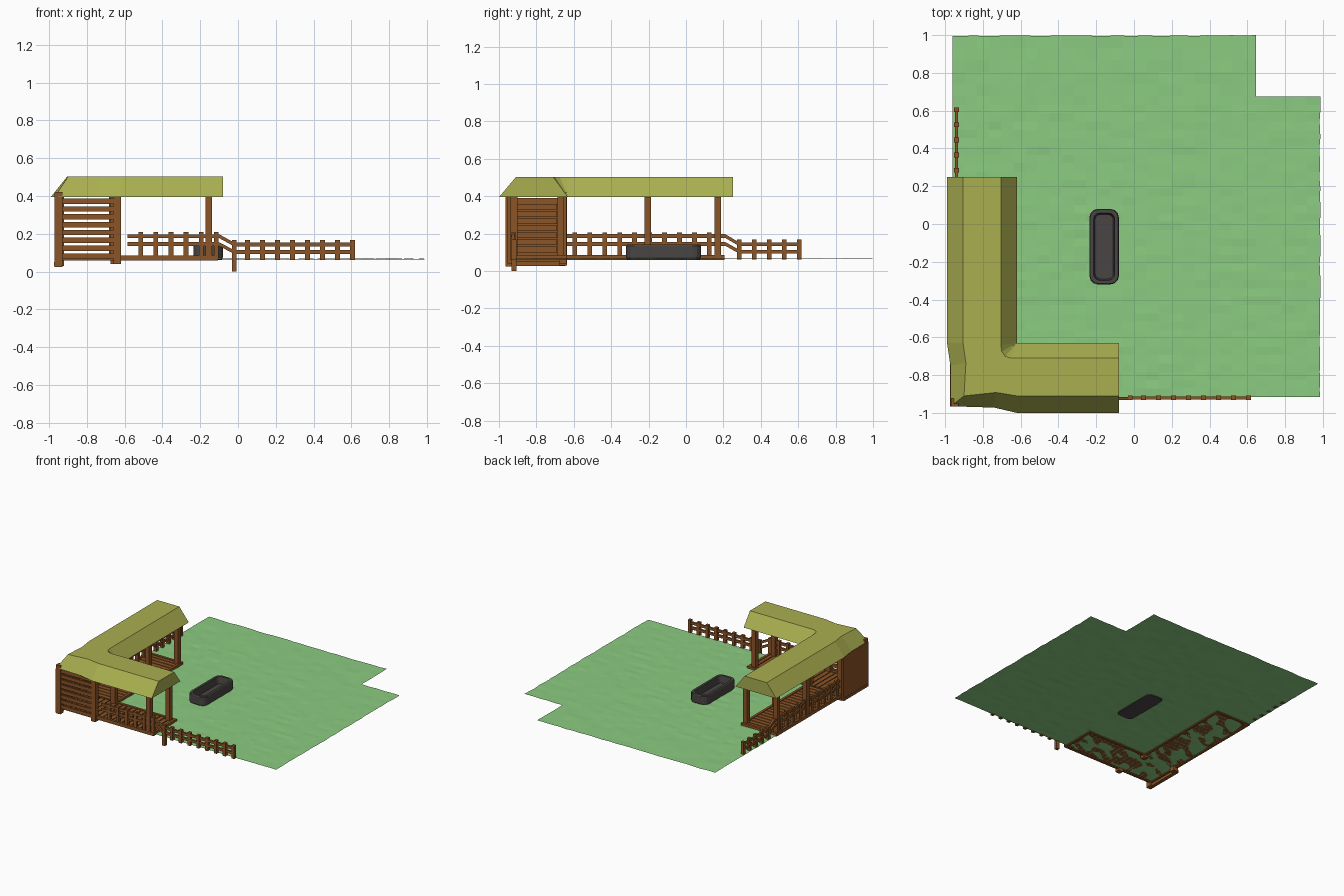
import bpy, bmesh, math, random
from mathutils import Vector

if "Cube" in bpy.data.objects:
    bpy.data.objects.remove(bpy.data.objects["Cube"])
random.seed(4)


def mat(name, c):
    m = bpy.data.materials.new(name)
    m.diffuse_color = (*c, 1)
    m.use_nodes = True
    m.node_tree.nodes["Principled BSDF"].inputs["Base Color"].default_value = m.diffuse_color
    return m


WOOD = mat("wood", (0.26, 0.09, 0.02))
THATCH = mat("roof_yellow", (0.40, 0.43, 0.08))
GRASS = mat("grass", (0.26, 0.60, 0.22))
DARK = mat("dark_stone", (0.07, 0.06, 0.06))


def finish(bm, name, m, normals=True):
    if normals:
        bmesh.ops.recalc_face_normals(bm, faces=bm.faces)
    me = bpy.data.meshes.new(name)
    bm.to_mesh(me)
    bm.free()
    me.materials.append(m)
    ob = bpy.data.objects.new(name, me)
    bpy.context.collection.objects.link(ob)
    return ob


def box(bm, x0, x1, y0, y1, z0, z1):
    v = bmesh.ops.create_cube(bm, size=1)["verts"]
    for p in v:
        p.co = Vector((x0 if p.co.x < 0 else x1, y0 if p.co.y < 0 else y1, z0 if p.co.z < 0 else z1))
    return v


# Ground: slightly uneven lawn with one corner notched
bm = bmesh.new()
N = 30
xs = [-0.96 + 1.605 * i / 25 for i in range(26)] + [0.645 + 0.34 * i / 5 for i in range(1, 6)]
ys = [-0.915 + 1.59 * i / 36 for i in range(37)] + [0.675 + 0.322 * i / 5 for i in range(1, 6)]
grid = {}
for i, x in enumerate(xs):
    for j, y in enumerate(ys):
        edge = random.uniform(-0.003, 0.003) if j == len(ys) - 1 or i == len(xs) - 1 else 0
        grid[i, j] = bm.verts.new((x + edge * (i == len(xs) - 1), y + edge * (j == len(ys) - 1),
                                   0.066 + random.uniform(-0.002, 0.002)))
for i in range(len(xs) - 1):
    for j in range(len(ys) - 1):
        if i < 25 or j < 36:
            bm.faces.new((grid[i, j], grid[i + 1, j], grid[i + 1, j + 1], grid[i, j + 1]))
bmesh.ops.delete(bm, geom=[v for v in bm.verts if not v.link_faces], context='VERTS')
finish(bm, "lawn", GRASS, False)

# Roof: trapezoid section swept round the corner
# each station: outer eave, outer ridge, inner ridge, inner eave (xy)
L, H = 0.395, 0.502
half = [
    [(-0.99, 0.25), (-0.905, 0.25), (-0.705, 0.25), (-0.62, 0.25)],
    [(-0.99, -0.63), (-0.905, -0.63), (-0.705, -0.64), (-0.62, -0.63)],
    [(-0.972, -0.75), (-0.89, -0.735), (-0.70, -0.675), (-0.62, -0.63)],
]
corner = [[(-0.97, -0.965), (-0.90, -0.91), (-0.683, -0.70), (-0.62, -0.63)]]
other = [
    [(-0.74, -0.972), (-0.73, -0.892), (-0.655, -0.71), (-0.62, -0.63)],
    [(-0.62, -1.0), (-0.62, -0.91), (-0.62, -0.71), (-0.62, -0.63)],
    [(-0.08, -1.0), (-0.08, -0.91), (-0.08, -0.71), (-0.08, -0.63)],
]
bm = bmesh.new()
rings = [[bm.verts.new((*p, z)) for p, z in zip(s, (L, H, H, L))] for s in half + corner + other]
for a, b in zip(rings, rings[1:]):
    for k in range(4):
        n = (k + 1) % 4
        bm.faces.new((a[k], a[n], b[n], b[k]))
bm.faces.new(rings[0])
bm.faces.new(rings[-1])
bmesh.ops.remove_doubles(bm, verts=bm.verts, dist=1e-5)
finish(bm, "roof", THATCH)

# Roof posts
bm = bmesh.new()
for x, y in [(-0.155, -0.92), (-0.155, -0.67), (-0.94, 0.17), (-0.665, 0.17),
             (-0.94, -0.205), (-0.665, -0.205)]:
    box(bm, x - 0.018, x + 0.018, y - 0.018, y + 0.018, 0.06, 0.42)
for x, y, z in [(-0.95, -0.945, 0.025), (-0.64, -0.935, 0.04), (-0.94, -0.655, 0.03), (-0.655, -0.66, 0.04)]:
    box(bm, x - 0.02, x + 0.02, y - 0.02, y + 0.02, z, 0.42)
finish(bm, "roof_posts", WOOD)

# Decking: planks across each arm, with edge beams
bm = bmesh.new()
n = 20
for i in range(n):
    y = -0.63 + 0.83 * i / n
    box(bm, -0.955, -0.645, y, y + 0.034, 0.066, 0.079)
for i in range(20):
    x = -0.955 + 0.845 * i / 20
    box(bm, x, x + 0.035, -0.935, -0.645, 0.066, 0.079)
for b in [(-0.96, -0.94, -0.94, 0.205), (-0.66, -0.64, -0.64, 0.205), (-0.96, -0.105, -0.94, -0.92),
          (-0.64, -0.105, -0.66, -0.64), (-0.96, -0.64, 0.185, 0.205), (-0.125, -0.105, -0.94, -0.64)]:
    box(bm, *b, 0.058, 0.085)
finish(bm, "deck", WOOD)

# Corner walls: open slats in front, solid boarded panel on the left
bm = bmesh.new()
for i in range(8):
    z = 0.068 + 0.0415 * i
    box(bm, -0.965, -0.63, -0.955, -0.94, z, z + 0.028)
finish(bm, "front_slats", WOOD)
bm = bmesh.new()
box(bm, -0.972, -0.955, -0.965, -0.645, 0.035, 0.39)
for i in range(7):
    z = 0.10 + 0.038 * i
    box(bm, -0.955, -0.945, -0.91, -0.69, z, z + 0.03)
box(bm, -0.975, -0.945, -0.965, -0.645, 0.028, 0.05)
finish(bm, "left_wall", WOOD)


# Fences: t runs along the fence, swap=True puts it along y
def fence(name, side, posts, pz, rails, swap, deep=None):
    bm = bmesh.new()
    w = 0.0125
    for t in posts:
        z0 = 0.0 if t == deep else pz[0]
        box(bm, t - w, t + w, side - w, side + w, z0, pz[1])
    for a, za, b, zb in rails:
        for v in box(bm, a, b, side - 0.008, side + 0.008, -0.01, 0.01):
            v.co.z += za if abs(v.co.x - a) < 1e-5 else zb
    if swap:
        for v in bm.verts:
            v.co.x, v.co.y = v.co.y, v.co.x
    finish(bm, name, WOOD)


HI, LO = (0.145, 0.187), (0.103, 0.143)
fence("front_porch_fence", -0.925, [-0.515 + 0.08 * i for i in range(6)], (0.066, 0.208),
      [(-0.585, z, -0.10, z) for z in HI] + [(-0.10, a, -0.02, b) for a, b in zip(HI, LO)], False)
fence("front_fence", -0.92, [-0.02] + [0.05 + 0.0795 * i for i in range(8)], (0.062, 0.168),
      [(-0.02, z, 0.61, z) for z in LO], False, -0.02)
fence("left_porch_fence", -0.94, [-0.595 + 0.08 * i for i in range(10)], (0.066, 0.205),
      [(-0.65, z, 0.21, z) for z in HI] + [(0.21, a, 0.285, b) for a, b in zip(HI, LO)], True)
fence("left_fence", -0.94, [0.285 + 0.08 * i for i in range(5)], (0.062, 0.168),
      [(0.285, z, 0.61, z) for z in LO], True)


# Trough: rounded oblong with a hollow
def oblong(bm, inset, z):
    hx, hy, r = 0.078 - inset, 0.20 - inset, 0.045 - inset * 0.6
    out = []
    for q, (sx, sy) in enumerate([(1, 1), (-1, 1), (-1, -1), (1, -1)]):
        for k in range(4):
            a = math.pi / 2 * (q + k / 3)
            out.append(bm.verts.new((-0.158 + sx * (hx - r) + r * math.cos(a),
                                     -0.12 + sy * (hy - r) + r * math.sin(a), z)))
    return out


bm = bmesh.new()
rings = [oblong(bm, *p) for p in [(0.006, 0.06), (0.0, 0.075), (0.0, 0.135), (0.004, 0.141),
                                  (0.022, 0.141), (0.03, 0.085)]]
for a, b in zip(rings, rings[1:]):
    for k in range(16):
        n = (k + 1) % 16
        bm.faces.new((a[k], a[n], b[n], b[k]))
bm.faces.new(rings[0])
bm.faces.new(rings[-1])
finish(bm, "trough", DARK)
